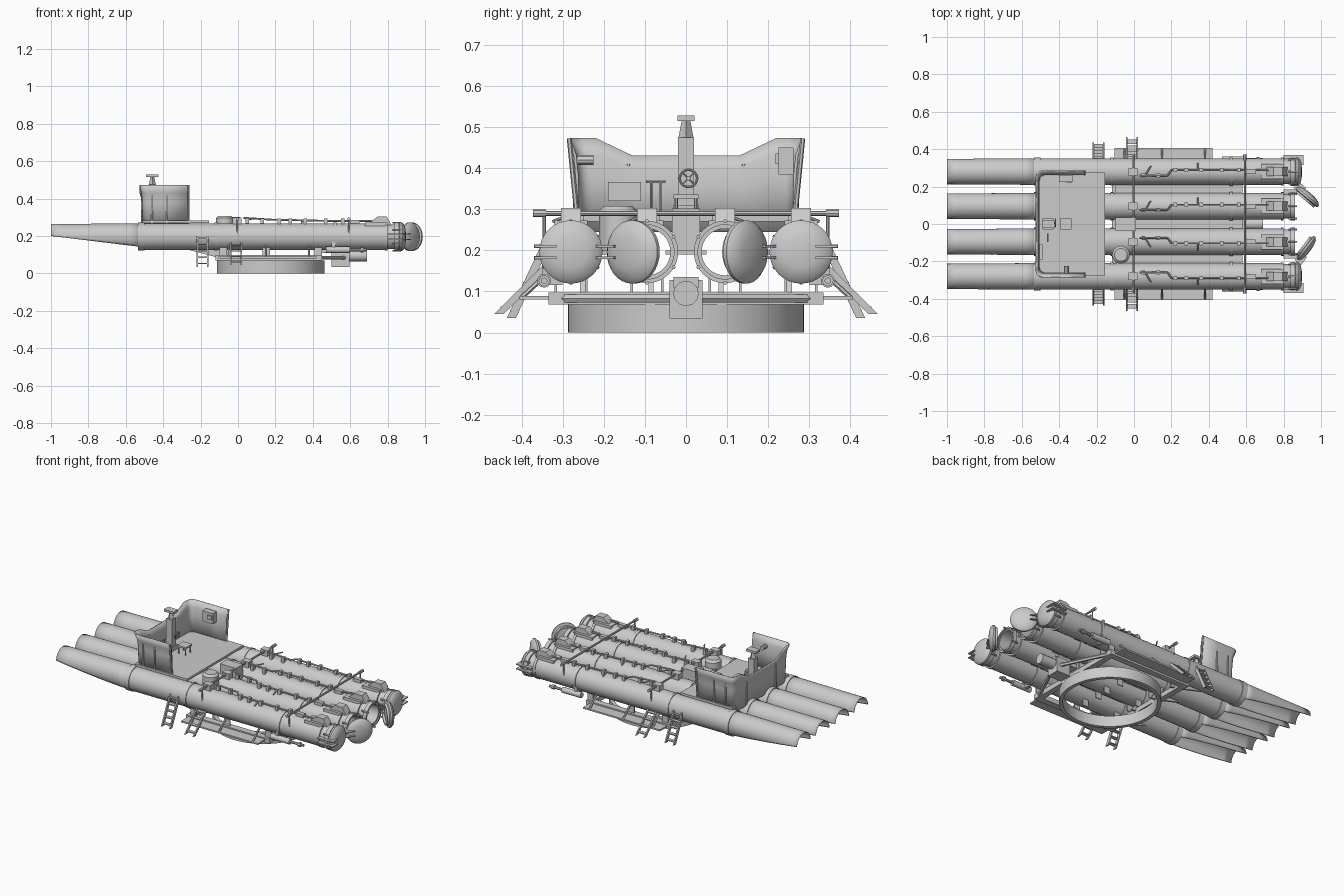
import bpy, bmesh, math
from mathutils import Vector, Matrix

if "Cube" in bpy.data.objects:
    bpy.data.objects.remove(bpy.data.objects["Cube"])

ZC = 0.196                      # tube axis height
TUBES = (-0.28, -0.095, 0.095, 0.28)


def obj(name, verts, faces, solid=0):
    me = bpy.data.meshes.new(name)
    me.from_pydata([tuple(v) for v in verts], [], faces)
    bm = bmesh.new()
    bm.from_mesh(me)
    bmesh.ops.remove_doubles(bm, verts=bm.verts, dist=1e-6)
    bmesh.ops.recalc_face_normals(bm, faces=bm.faces)
    bm.to_mesh(me)
    bm.free()
    o = bpy.data.objects.new(name, me)
    bpy.context.collection.objects.link(o)
    if solid:
        m = o.modifiers.new("thickness", 'SOLIDIFY')
        m.thickness = solid
        m.offset = 0
    return o


def grid(rows, close=False):
    n = len(rows[0])
    verts = [v for r in rows for v in r]
    faces = []
    for i in range(len(rows) - 1):
        for j in range(n if close else n - 1):
            k = (j + 1) % n
            faces.append((i*n + j, i*n + k, (i+1)*n + k, (i+1)*n + j))
    return verts, faces


def prism(name, pts, y0, y1):
    n = len(pts)
    v = [(x, y, z) for y in (y0, y1) for x, z in pts]
    f = [tuple(range(n)), tuple(range(2*n - 1, n - 1, -1))]
    f += [(i, (i+1) % n, n + (i+1) % n, n + i) for i in range(n)]
    return obj(name, v, f)


def box(name, x0, x1, y0, y1, z0, z1):
    return prism(name, [(x0, z0), (x1, z0), (x1, z1), (x0, z1)], y0, y1)


def lathe(name, prof, loc=(0, 0, 0), rot=0, seg=32):
    """Revolve (x, radius) points round the local x axis."""
    rows = [[(x, max(r, 1e-7)*math.cos(2*math.pi*j/seg), max(r, 1e-7)*math.sin(2*math.pi*j/seg))
             for j in range(seg)] for x, r in prof]
    o = obj(name, *grid(rows, True))
    o.data.transform(Matrix.Translation(loc) @ Matrix.Rotation(rot, 4, 'Z'))
    return o


def rod(name, a, b, r, seg=8, r2=None):
    a, b = Vector(a), Vector(b)
    o = lathe(name, [(0, 0), (0, r), ((b-a).length, r if r2 is None else r2), ((b-a).length, 0)], seg=seg)
    q = Vector((1, 0, 0)).rotation_difference(b - a)
    o.data.transform(Matrix.Translation(a) @ q.to_matrix().to_4x4())
    return o


def ring(name, x0, x1, r, y):
    return lathe(name, [(x0, 0.066), (x0, r), (x1, r), (x1, 0.066)], (0, y, ZC))


# Launch tubes, muzzle spoons and rear doors
DOOR = [(0, 0), (0, .07), (.004, .077), (.014, .077), (.026, .066), (.034, .04), (.037, 0)]
OPEN = {0.095: (50, 0.920, 0.137), -0.095: (-37, 0.912, -0.123)}
for y in TUBES:
    s = 1 if y > 0 else -1
    lathe("tube", [(-.52, .071), (.80, .071), (.80, .066), (.855, .066), (.855, .057),
                   (-.52, .057), (-.52, .071)], (0, y, ZC))
    rows = []
    for i in range(9):
        t = i / 8
        x, zc = -.52 - .48*t, .143 + .057*t - ZC
        r = .069 - .003*t
        lim = math.acos(max(-1, zc / r))
        rows.append([(x, y + r*math.sin(lim*(2*j/24 - 1)), ZC + r*math.cos(lim*(2*j/24 - 1)))
                     for j in range(25)])
    obj("muzzle_spoon", *grid(rows), solid=.004)
    for x0, x1, r in ((-.535, -.50, .075), (-.125, -.11, .075), (.51, .53, .076),
                      (.785, .80, .075), (.838, .862, .076)):
        ring("tube_flange", x0, x1, r, y)
    if y in OPEN:
        a, cx, cy = OPEN[y]
        a = math.radians(a)
        parts = [lathe("open_door", DOOR, (cx, cy, ZC), a)]
        m = Matrix.Translation((cx, cy, ZC)) @ Matrix.Rotation(a, 4, 'Z')
        # inner seal of the open door
        lathe("door_seal", [(0, .064), (-.012, .062), (-.012, .052), (0, .05)], (cx, cy, ZC), a)
    else:
        lathe("closed_door", DOOR, (.862, y, ZC))
        m = Matrix.Translation((.862, y, ZC))
    for dz in (-.014, .014):
        arm = box("door_arm", .0, .043, s*.035, s*.088, dz - .003, dz + .003)
        arm.data.transform(m)
        box("door_hinge", .80, .88, y + s*.068, y + s*.09, ZC + dz - .004, ZC + dz + .004)
    for k in range(6):
        a = math.radians(30 + 60*k)
        c = Vector((0, y + .075*math.cos(a), ZC + .075*math.sin(a)))
        rod("door_clamp", c + Vector((.825, 0, 0)), c + Vector((.872, 0, 0)), .005, 6)

# Fittings along the top of each tube
for y in TUBES:
    s = 1 if y > 0 else -1
    prism("valve_housing", [(.70, .25), (.71, .275), (.745, .303), (.795, .303), (.82, .26)],
          y - .024, y + .024)
    box("housing_base", .68, .80, y - .04, y + .04, .25, .272)
    box("latch", .60, .65, y - .013, y + .013, .26, .285)
    pa, pb = y - s*.02, y + s*.008
    pts = [(.03, pa, .297), (.18, pa, .287), (.20, pb, .287), (.50, pb, .28), (.72, pb, .28)]
    for a, b in zip(pts, pts[1:]):
        rod("firing_rod", a, b, .005)
    for x, py in ((.05, pa), (.13, pa), (.22, pb), (.28, pb), (.36, pb), (.47, pb), (.56, pb)):
        box("rod_clamp", x - .009, x + .009, py - .011, py + .011, .255, .293)
    rod("side_lever", (.34, pb, .284), (.34, y + s*.045, .27), .004)
    box("top_lug", -.03, .02, y - .02, y + .02, .255, .30)
    rod("trip_handle", (.06, pa, .29), (.09, y + s*.03, .292), .004)
for x in (-.003, .593):
    rod("cross_shaft", (x, -.355, .29), (x, .355, .29), .006)
    for s in (-1, 1):
        rod("shaft_end", (x, s*.34, .29), (x, s*.372, .29), .009)
        rod("shaft_link", (x, s*.345, .29), (x, s*.345, .2), .004)

# Structure between and beneath the tubes
for y0, y1 in ((-.24, -.14), (-.05, .05), (.14, .24)):
    box("tube_web", -.10, .58, y0, y1, .19, .20)
box("center_locker", -.10, .01, -.034, .034, .20, .302)
lathe_h = rod("hatch_dome", (-.07, -.165, .20), (-.07, -.165, .295), .047, 24)
rod("hatch_cap", (-.07, -.165, .295), (-.07, -.165, .308), .047, 24, .034)
for x in (-.08, .15, .43):
    for y in TUBES:
        for d in (-.037, .037):
            box("saddle_leg", x - .02, x + .02, y + d - .003, y + d + .003, .095, .145)
for y in TUBES:
    prism("support_gusset", [(-.31, .138), (-.09, .138), (-.05, .075), (-.11, .085)],
          y*.9 - .006, y*.9 + .006)

# Turntable ring and carriage frame
o = lathe("turntable_ring", [(0, .265), (0, .287), (.068, .287), (.068, .265), (0, .265)], seg=64)
o.data.transform(Matrix.Translation((.175, 0, 0)) @ Matrix.Rotation(-math.pi/2, 4, 'Y'))
for x in (-.10, .43):
    box("frame_crossbeam", x - .018, x + .018, -.335, .335, .068, .097)
for s in (-1, 1):
    box("frame_sidebeam", -.12, .45, s*.295, s*.335, .068, .097)
    box("side_walkway", -.105, .42, s*.30, s*.405, .08, .089)
    rod("frame_brace", (.43, s*.32, .083), (.57, s*.03, .083), .011, 6)
    for x in (-.05, .15, .38):
        rod("walkway_bracket", (x, s*.40, .085), (x, s*.33, .15), .006, 6)
box("training_gearbox", .50, .595, -.04, .04, .034, .128)
rod("training_motor", (.595, 0, .095), (.69, 0, .095), .031, 12)
box("gearbox_mount", .44, .60, -.03, .03, .11, .135)

# Side ladders and recoil cylinders
for s in (-1, 1):
    for cx, top, bot, n in ((-.19, (.345, .205), (.425, .035), 5), (-.01, (.335, .165), (.455, .045), 4)):
        for d in (-.028, .028):
            w = .007
            a, b = top, bot
            v = [(cx + d + e, s*(p[0] + q), p[1]) for e in (-.004, .004)
                 for p, q in ((a, -.011), (a, .011), (b, .011), (b, -.011))]
            obj("ladder_rail", v, [(0, 1, 2, 3), (7, 6, 5, 4), (0, 4, 5, 1), (1, 5, 6, 2),
                                   (2, 6, 7, 3), (3, 7, 4, 0)])
        for k in range(n):
            t = (k + .5) / n
            yy, zz = top[0] + (bot[0]-top[0])*t, top[1] + (bot[1]-top[1])*t
            box("ladder_rung", cx - .028, cx + .028, s*(yy - .011), s*(yy + .011), zz - .003, zz + .003)
    c = (s*.345, .126)
    rod("side_cylinder", (.47, *c), (.60, *c), .017, 12)
    rod("side_piston", (.60, *c), (.69, *c), .008, 8)
    rod("piston_end", (.655, *c), (.672, *c), .014, 8)
    box("cylinder_bracket", .50, .52, s*.30, s*.35, .115, .17)

# Operator platform and curved shield
box("platform_deck", -.51, -.155, -.275, .275, .27, .284)
half = [(-.265, .262, .472), (-.38, .262, .472), (-.475, .262, .472)]
for k in range(1, 7):
    a = math.radians(15*k)
    half.append((-.475 - .032*math.sin(a), .23 + .032*math.cos(a), .472))
half += [(-.507, .20, .472), (-.507, .12, .43)]
path = half + [(x, -y, z) for x, y, z in reversed(half)]
rows = []
for f, off in ((0, 0), (.6, .003), (.82, .008), (1, .022)):
    row = []
    for x, y, z in path:
        e = min(1, max(0, (-.38 - x) / .127))
        g = min(1, abs(y) / .23)
        row.append((x - off*.7*e, y + math.copysign(off*g, y), .245 + (z - .245)*f))
    rows.append(row)
obj("shield", *grid(rows), solid=.007)
for s in (-1, 1):
    for x in (-.38, -.46):
        rod("shield_rib", (x, s*.268, .25), (x, s*.272, .42), .005, 6)
    rod("shield_rib", (-.513, s*.14, .25), (-.513, s*.14, .41), .005, 6)
    rod("shield_edge", (-.265, s*.262, .25), (-.265, s*.284, .472), .006, 6)
box("instrument_box", -.40, -.33, .225, .262, .385, .45)
box("dial_plate", -.36, -.335, .218, .228, .41, .435)
rod("side_lamp", (-.36, -.265, .42), (-.36, -.225, .42), .013, 10)
box("wall_panel", -.505, -.488, -.19, -.11, .32, .366)

# Sight pedestal with handwheel
box("pedestal_foot", -.49, -.43, -.03, .03, .284, .31)
box("pedestal_column", -.478, -.438, -.02, .02, .30, .475)
rod("pedestal_neck", (-.458, 0, .475), (-.458, 0, .518), .018, 4, .01)
box("sight_head", -.492, -.425, -.021, .021, .514, .528)
bpy.ops.mesh.primitive_torus_add(major_radius=.021, minor_radius=.003, major_segments=24, minor_segments=8,
                                 location=(-.42, .006, .375), rotation=(0, math.pi/2, 0))
bpy.context.object.name = "handwheel"
rod("handwheel_axle", (-.44, .006, .375), (-.416, .006, .375), .005)
for d in (-1, 1):
    rod("handwheel_spoke", (-.42, -.009, .375 - d*.015), (-.42, .021, .375 + d*.015), .002, 6)

# Operator seat and foot levers
box("seat", -.395, -.335, -.03, .03, .326, .336)
for x in (-.388, -.342):
    for y in (-.024, .024):
        rod("seat_leg", (x, y, .284), (x, y, .328), .004, 6)
for y in (-.085, -.062):
    rod("control_lever", (-.46, y, .284), (-.46, y, .367), .003, 6)
    rod("lever_grip", (-.46, y - .012, .367), (-.46, y + .012, .367), .004, 6)

bpy.ops.object.select_all(action='SELECT')
bpy.context.view_layer.objects.active = bpy.data.objects["shield"]
bpy.ops.object.shade_smooth_by_angle(angle=math.radians(35))
